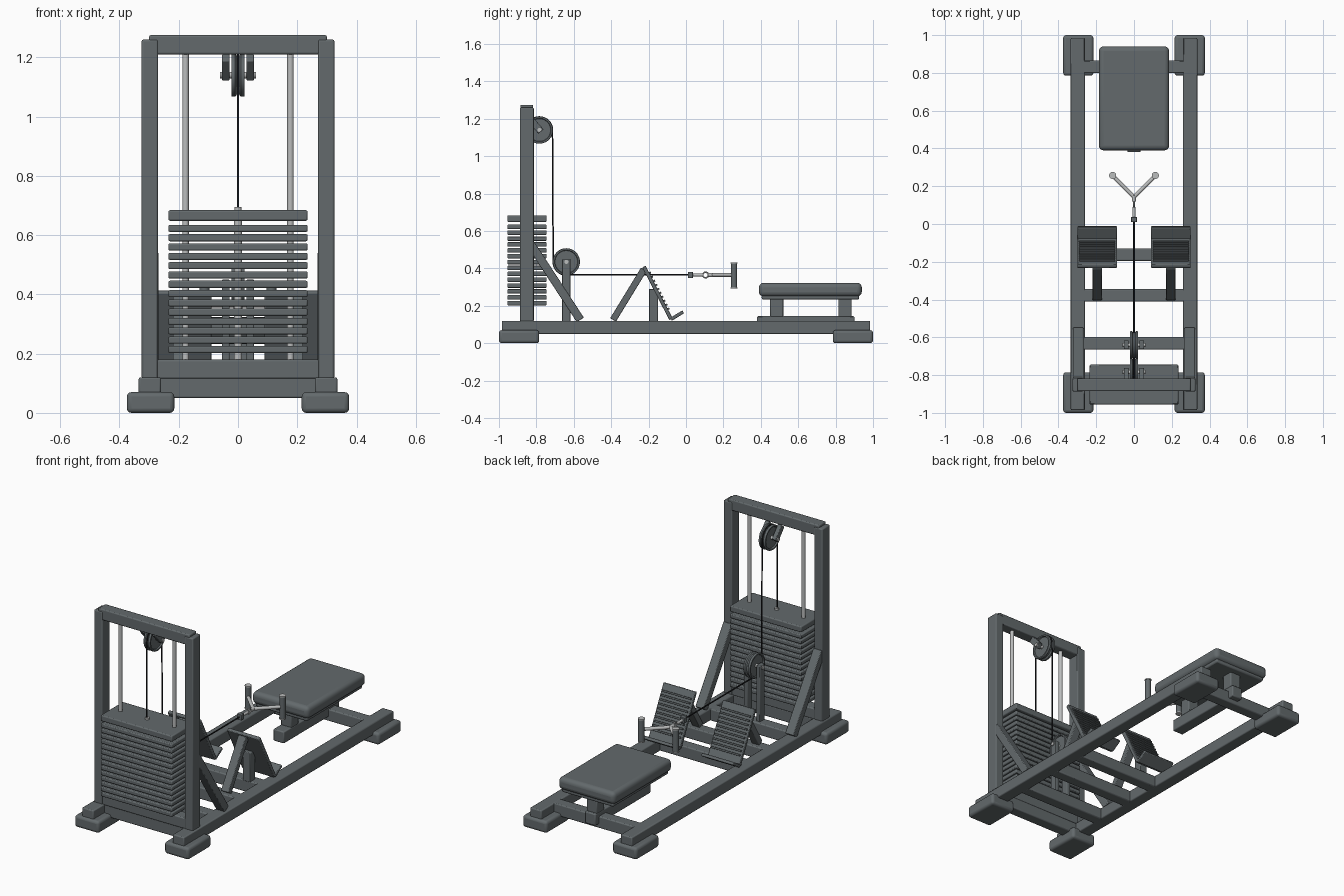
import bpy, bmesh
from math import pi, sin, cos, atan2
from mathutils import Vector, Matrix

old = bpy.data.objects.get("Cube")
if old:
    bpy.data.objects.remove(old)


def material(name, rgb):
    m = bpy.data.materials.new(name)
    m.use_nodes = True
    m.diffuse_color = (*rgb, 1)
    m.node_tree.nodes["Principled BSDF"].inputs["Base Color"].default_value = (*rgb, 1)
    return m


SLATE = material("slate grey", (0.125, 0.143, 0.15))
STEEL = material("bright steel", (0.5, 0.51, 0.51))
BLACK = material("cable black", (0.012, 0.013, 0.015))


def finish(name, bm, mat, bevel=0, smooth=True, segments=2):
    bmesh.ops.recalc_face_normals(bm, faces=bm.faces)
    me = bpy.data.meshes.new(name)
    bm.to_mesh(me)
    bm.free()
    ob = bpy.data.objects.new(name, me)
    bpy.context.collection.objects.link(ob)
    me.materials.append(mat)
    if bevel:
        mod = ob.modifiers.new("Bevel", "BEVEL")
        mod.width, mod.segments = bevel, segments
    if smooth:
        bpy.ops.object.select_all(action="DESELECT")
        ob.select_set(True)
        bpy.context.view_layer.objects.active = ob
        bpy.ops.object.shade_smooth_by_angle()
    return ob


def box(name, x, y, z, mat=SLATE, bevel=0.006, segments=2):
    """Box from three (low, high) spans."""
    bm = bmesh.new()
    bmesh.ops.create_cube(bm, size=1)
    for v in bm.verts:
        v.co = [s[0] + (c + 0.5) * (s[1] - s[0]) for c, s in zip(v.co, (x, y, z))]
    return finish(name, bm, mat, bevel, segments=segments)


def beam(name, x, p, q, width, thick, bevel=0.004):
    """Sloping bar in the y-z plane from p to q."""
    d = Vector((0, q[0] - p[0], q[1] - p[1]))
    bm = bmesh.new()
    bmesh.ops.create_cube(bm, size=1)
    for v in bm.verts:
        v.co = (v.co.x * width, v.co.y * thick, v.co.z * d.length)
    mid = Vector((x, (p[0] + q[0]) / 2, (p[1] + q[1]) / 2))
    bm.transform(Matrix.Translation(mid) @ Matrix.Rotation(atan2(-d.y, d.z), 4, "X"))
    return finish(name, bm, SLATE, bevel)


def rod(name, p, q, r, mat=STEEL, bevel=0):
    p, q = Vector(p), Vector(q)
    bm = bmesh.new()
    bmesh.ops.create_cone(bm, cap_ends=True, segments=20, radius1=r, radius2=r, depth=(q - p).length)
    bm.transform(Matrix.Translation((p + q) / 2) @ (q - p).to_track_quat("Z", "Y").to_matrix().to_4x4())
    return finish(name, bm, mat, bevel)


def wheel(name, y, z, profile, mat=SLATE, n=40):
    """Turn (x, radius) points about an axis along x."""
    bm = bmesh.new()
    rings = [[bm.verts.new((px, y + r * cos(2 * pi * i / n), z + r * sin(2 * pi * i / n)))
              for i in range(n)] for px, r in profile]
    for a, b in zip(rings, rings[1:]):
        for i in range(n):
            j = (i + 1) % n
            bm.faces.new((a[i], a[j], b[j], b[i]))
    bm.faces.new(rings[0])
    bm.faces.new(rings[-1])
    return finish(name, bm, mat)


def wire(name, points, r, mat=BLACK, cyclic=False):
    cu = bpy.data.curves.new(name, "CURVE")
    cu.dimensions = "3D"
    cu.bevel_depth, cu.bevel_resolution = r, 2
    cu.use_fill_caps = True
    sp = cu.splines.new("POLY")
    sp.points.add(len(points) - 1)
    for pt, co in zip(sp.points, points):
        pt.co = (*co, 1)
    sp.use_cyclic_u = cyclic
    cu.materials.append(mat)
    ob = bpy.data.objects.new(name, cu)
    bpy.context.collection.objects.link(ob)


def both(s, a, b):
    return tuple(sorted((s * a, s * b)))


# Base frame
BASE = (0.05, 0.12)
for s, side in ((1, "left"), (-1, "right")):
    box(f"{side}_rail", both(s, 0.26, 0.335), (-0.985, 0.985), BASE)
    for e, end in ((-1, "front"), (1, "rear")):
        box(f"{end}_{side}_foot", both(s, 0.215, 0.375), both(e, 0.785, 1.0), (0, 0.07), bevel=0.015, segments=3)
for i, y in enumerate((-0.85, -0.632, -0.378, -0.162, 0.832)):
    box(f"cross_member_{i + 1}", (-0.27, 0.27), (y - 0.033, y + 0.033), BASE)

# Weight tower
TOWER = (-0.885, -0.817)
box("tower_lower_bar", (-0.3, 0.3), TOWER, (0.115, 0.18))
box("tower_top_bar", (-0.3, 0.3), TOWER, (1.21, 1.275))
for s, side in ((1, "left"), (-1, "right")):
    box(f"{side}_upright", both(s, 0.27, 0.325), (-0.888, -0.814), (0.115, 1.26))
    beam(f"{side}_brace", s * 0.295, (-0.83, 0.53), (-0.565, 0.125), 0.055, 0.045)
    rod(f"{side}_guide_rod", (s * 0.177, -0.85, 0.17), (s * 0.177, -0.85, 1.22), 0.011)
rod("selector_rod", (0, -0.85, 0.17), (0, -0.85, 0.66), 0.014)

# Weight stack
STACK = ((-0.235, 0.235), (-0.955, -0.745))
COUNT = 14
PITCH = 0.44 / COUNT
for i in range(COUNT):
    z = 0.202 + i * PITCH
    box(f"weight_plate_{i + 1}", *STACK, (z, z + 0.024), bevel=0.005)
box("top_weight_plate", *STACK, (0.648, 0.684), bevel=0.006)
rod("cable_anchor", (0, -0.851, 0.68), (0, -0.851, 0.695), 0.012)

# Pulleys with brackets
RIM, GROOVE = 0.073, 0.066
PROFILE = [(-0.014, 0.03), (-0.014, 0.06), (-0.022, 0.063), (-0.022, 0.071), (-0.018, RIM), (-0.010, RIM), (-0.004, GROOVE),
           (0.004, GROOVE), (0.010, RIM), (0.018, RIM), (0.022, 0.071), (0.022, 0.063), (0.014, 0.06), (0.014, 0.03)]
UPPER, LOWER = (-0.784, 1.14), (-0.64, 0.435)
for name, (y, z) in (("upper", UPPER), ("lower", LOWER)):
    wheel(f"{name}_pulley", y, z, PROFILE)
    rod(f"{name}_axle", (-0.06, y, z), (0.06, y, z), 0.011)
for s, side in ((1, "left"), (-1, "right")):
    beam(f"{side}_pulley_bracket", s * 0.041, (-0.835, 1.2), (-0.775, 1.132), 0.026, 0.036)
    box(f"{side}_pulley_post", both(s, 0.028, 0.054), (-0.663, -0.617), (0.115, 0.45), bevel=0.004)

# Cable over the upper pulley and under the lower one
R = 0.07
STEPS = [i * pi / 16 for i in range(17)]
path = [(0, UPPER[0] - R, 0.684)]
path += [(0, UPPER[0] - R * cos(t), UPPER[1] + R * sin(t)) for t in STEPS]
path += [(0, LOWER[0] - R * cos(t / 2), LOWER[1] - R * sin(t / 2)) for t in STEPS]
path += [(0, 0.02, LOWER[1] - R)]
wire("cable", path, 0.004)

# Handle
H = LOWER[1] - R
box("cable_stop", (-0.016, 0.016), (0.01, 0.037), (H - 0.017, H + 0.017), bevel=0.003)
rod("swivel", (0, 0.035, H), (0, 0.09, H), 0.008)
wire("shackle_ring", [(0, 0.105 + 0.015 * cos(t * 2), H + 0.015 * sin(t * 2)) for t in STEPS[:-1]],
     0.004, STEEL, True)
rod("handle_neck", (0, 0.118, H), (0, 0.15, H), 0.011)
for s, side in ((1, "left"), (-1, "right")):
    rod(f"{side}_handle_arm", (0, 0.143, H), (s * 0.113, 0.255, H), 0.010)
    rod(f"{side}_grip", (s * 0.113, 0.257, 0.297), (s * 0.113, 0.257, 0.428), 0.017, SLATE)
    for z in (0.293, 0.426):
        rod(f"{side}_grip_cap", (s * 0.113, 0.257, z), (s * 0.113, 0.257, z + 0.006), 0.019)

# Foot rests
TOP, HEEL = Vector((-0.225, 0.41)), Vector((-0.08, 0.128))
DOWN = (HEEL - TOP).normalized()
OUT = Vector((-DOWN.y, DOWN.x))
for s, side in ((1, "left"), (-1, "right")):
    x = s * 0.195
    beam(f"{side}_foot_plate", x, TOP, HEEL, 0.21, 0.02)
    beam(f"{side}_heel_ledge", x, HEEL, (-0.015, 0.168), 0.21, 0.018)
    beam(f"{side}_foot_strut", x, (-0.225, 0.395), (-0.39, 0.125), 0.05, 0.036)
    box(f"{side}_foot_post", both(s, 0.17, 0.22), (-0.198, -0.15), (0.115, 0.29), bevel=0.004)
    for i in range(10):
        c = TOP + DOWN * (0.045 + i * 0.024) + OUT * 0.012
        beam(f"{side}_tread_{i + 1}", x, c - DOWN * 0.005, c + DOWN * 0.005, 0.19, 0.014, 0.002)

# Seat
box("seat_runner", (-0.035, 0.035), (0.38, 0.9), (0.075, 0.145))
for name, y in (("front", 0.485), ("rear", 0.85)):
    box(f"{name}_seat_post", (-0.035, 0.035), (y - 0.035, y + 0.035), (0.14, 0.24))
box("seat_board", (-0.17, 0.17), (0.405, 0.925), (0.233, 0.258), bevel=0.008)
box("seat_pad", (-0.186, 0.186), (0.39, 0.94), (0.25, 0.323), bevel=0.025, segments=4)
